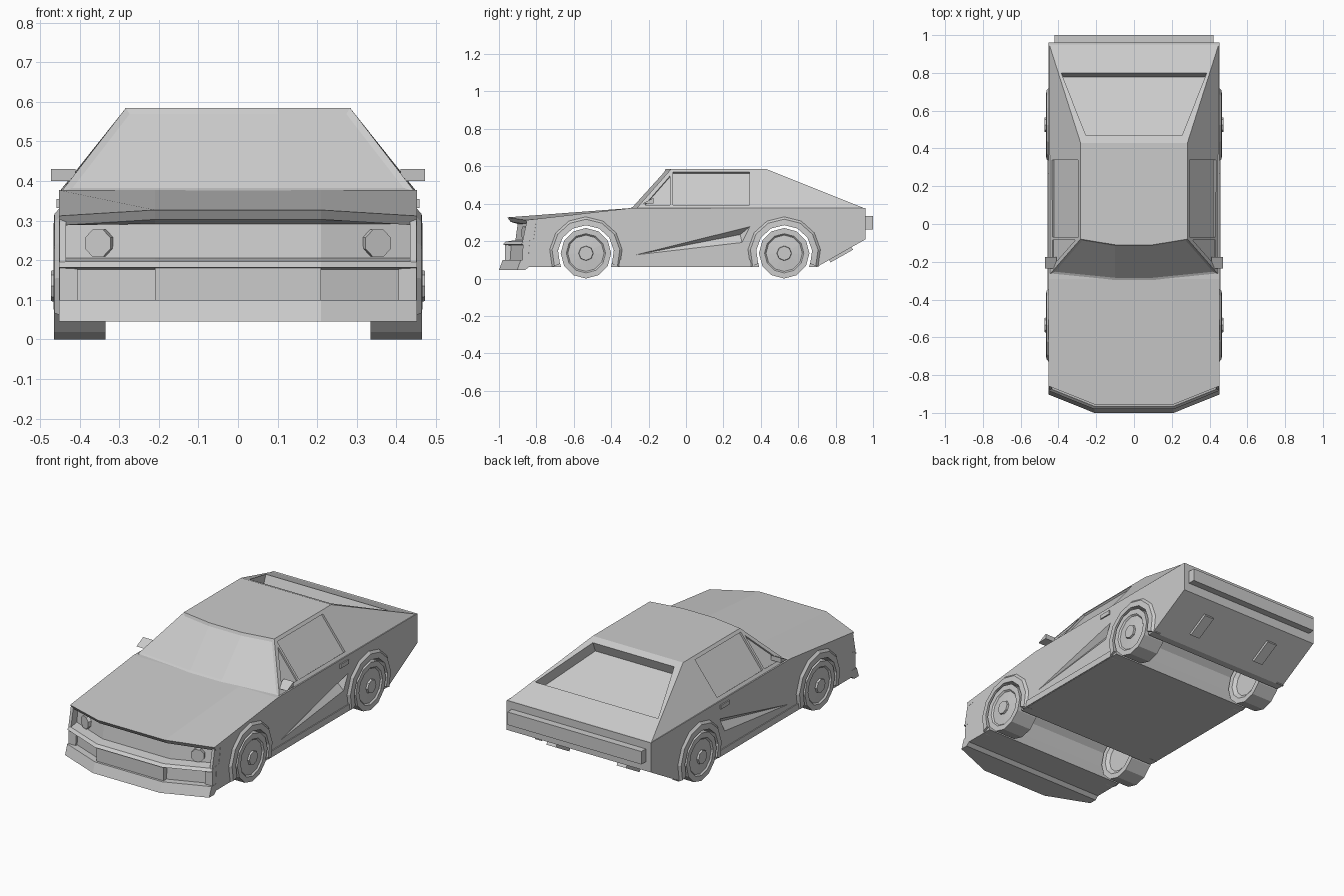
import bpy, bmesh, math
from mathutils import Vector

if "Cube" in bpy.data.objects:
    bpy.data.objects.remove(bpy.data.objects["Cube"])

def finish(name, bm, mirror=False):
    bmesh.ops.recalc_face_normals(bm, faces=bm.faces)
    me = bpy.data.meshes.new(name)
    bm.to_mesh(me)
    bm.free()
    ob = bpy.data.objects.new(name, me)
    bpy.context.collection.objects.link(ob)
    if mirror:
        ob.modifiers.new("mirror", 'MIRROR').use_mirror_merge = False
    return ob

def loft_bm(rings):
    bm = bmesh.new()
    vs = [[bm.verts.new(p) for p in r] for r in rings]
    n = len(rings[0])
    for a, b in zip(vs, vs[1:]):
        for i in range(n):
            bm.faces.new((a[i], a[(i + 1) % n], b[(i + 1) % n], b[i]))
    bm.faces.new(vs[0])
    bm.faces.new(vs[-1][::-1])
    bmesh.ops.recalc_face_normals(bm, faces=bm.faces)
    return bm

def hull(name, pts, mirror=False):
    bm = bmesh.new()
    for p in pts:
        bm.verts.new(p)
    bmesh.ops.convex_hull(bm, input=bm.verts)
    bmesh.ops.dissolve_limit(bm, angle_limit=0.01, verts=bm.verts, edges=bm.edges)
    return finish(name, bm, mirror)

def slab(name, x0, x1, yz, mirror=False):
    return hull(name, [(x, y, z) for x in (x0, x1) for y, z in yz], mirror)

def rect(y0, y1, z0, z1):
    return [(y0, z0), (y1, z0), (y1, z1), (y0, z1)]

def disc(x, r, cy, cz, n):
    return [(x, cy + r * math.sin(2 * math.pi * i / n), cz + r * math.cos(2 * math.pi * i / n))
            for i in range(n)]

def cut(ob, cutter):
    cutter.hide_render = True
    cutter.hide_viewport = False
    cutter.display_type = 'WIRE'
    m = ob.modifiers.new("cut", 'BOOLEAN')
    m.operation, m.solver, m.object = 'DIFFERENCE', 'EXACT', cutter

# Lower body: side profile swept across the width, nose swept back at the corners
front = [(-.955, .327), (-.938, .303), (-.90, .292), (-.912, .205), (-.965, .197),
         (-.98, .182), (-.935, .176), (-.94, .10), (-.98, .10), (-1.0, .045)]
rest = [(-.86, .045), (-.84, .062), (.70, .062), (.96, .21), (.96, .377), (-.29, .377)]
rings = []
for x, back, drop in ((-.452, .097, .015), (-.21, 0, 0), (.21, 0, 0), (.452, .097, .015)):
    rings.append([(x, y + back, z - (drop if i < 2 else 0)) for i, (y, z) in enumerate(front)]
                 + [(x, y, z) for y, z in rest])
body = finish("lower_body", loft_bm(rings))

# Nose corners and lower centre panel
slab("grille_end", .435, .451, [(-.852, .305), (-.875, .195), (-.8, .195), (-.8, .305)], True)
slab("intake_end", .405, .451, [(-.872, .185), (-.875, .095), (-.8, .095), (-.8, .185)], True)
slab("centre_panel", -.21, .21, rect(-.967, -.9, .098, .18))

# Headlights
c, ax = Vector((.35, -.857, .243)), Vector((.37, -.93, 0))
side = Vector((.93, .37, 0))
hull("headlight", [c + ax * d + side * .037 * math.cos(a * math.pi / 4 + .39)
                   + Vector((0, 0, .037 * math.sin(a * math.pi / 4 + .39)))
                   for d in (-.03, .012) for a in range(8)], True)

# Wheels, arches and flares
ZC = .135
for tag, cy in (("front", -.535), ("rear", .525)):
    cut(body, hull(tag + "_arch_cutter", disc(-.6, .153, cy, ZC, 12) + disc(.6, .153, cy, ZC, 12)))
    prof = [(.35, .085), (.335, .105), (.335, .135), (.465, .135), (.465, .105), (.457, .097), (.462, .04)]
    finish(tag + "_wheel", loft_bm([disc(x, r, cy, ZC, 12) for x, r in prof]), True)
    hull(tag + "_hub", disc(.45, .042, cy, ZC, 8) + disc(.473, .038, cy, ZC, 8), True)
    arc = []
    for i in range(9):
        a = math.radians(-22 + 28 * i)
        arc.append([(x, cy + r * math.cos(a), ZC + r * math.sin(a))
                    for x, r in ((.41, .15), (.466, .15), (.464, .182), (.45, .197), (.41, .197))])
    finish(tag + "_flare", loft_bm(arc), True)

# Side scoop, sill and door handle
cut(body, hull("scoop_cutter", [(.454, -.30, .12), (.454, .345, .28), (.454, .30, .19),
                                (.42, .29, .235)], True))
slab("sill", .43, .457, rect(-.385, .365, .064, .10), True)
slab("door_handle", .44, .459, rect(.265, .34, .332, .355), True)

# Cabin with inset windscreen
base = [(-.445, -.265), (-.1, -.3), (.1, -.3), (.445, -.265), (.45, .955), (-.45, .955)]
roof = [(-.283, -.08), (-.1, -.11), (.1, -.11), (.283, -.08), (.283, .43), (-.283, .43)]
bm = loft_bm([[(x, y, .375) for x, y in base], [(x, y, .585) for x, y in roof]])
bm.normal_update()
glass = [f for f in bm.faces if f.normal.y < -.4]
bmesh.ops.inset_region(bm, faces=glass, thickness=.016, depth=-.006, use_even_offset=True)
cabin = finish("cabin", bm)

# Side window recesses
def window(name, yz, depth):
    n = Vector((.79, 0, .61))
    pts = [Vector((.447 - .776 * (z - .375), y, z)) for y, z in yz]
    cut(cabin, hull(name, [p + n * d for p in pts for d in (-depth, .03)], True))
window("side_window_cutter", rect(-.07, .34, .393, .57), .012)
window("quarter_window_cutter", [(-.222, .393), (-.085, .393), (-.085, .55)], .01)

# Rear window recess
n = Vector((0, .371, .928))
pts = [Vector((x, y, .585 - .4 * (y - .43))) for x, y in ((-.255, .47), (.255, .47), (.385, .80), (-.385, .80))]
cut(cabin, hull("rear_window_cutter", [p + n * d for p in pts for d in (-.06, .05)]))

# Door mirrors
slab("door_mirror", .41, .472, [(-.235, .40), (-.175, .402), (-.175, .43)], True)

# Rear bumper and tail pads on the sloped underside
slab("rear_bumper", -.42, .42, rect(.95, 1.0, .262, .335))
slab("tail_pad", .19, .25, [(.765, .10), (.885, .168), (.893, .154), (.773, .086)], True)
